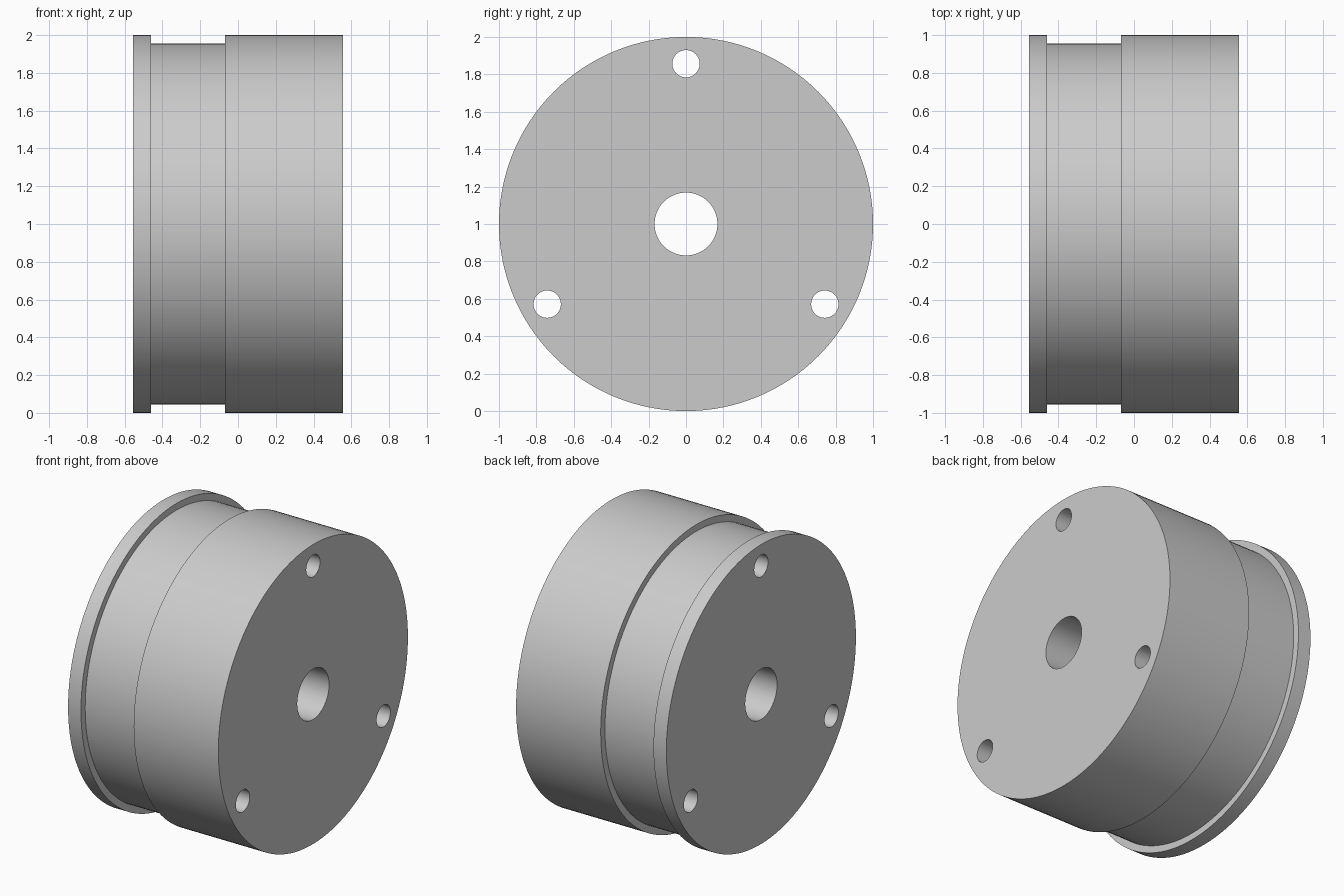
import bpy, bmesh, math
from mathutils import Matrix, Vector

if "Cube" in bpy.data.objects:
    bpy.data.objects.remove(bpy.data.objects["Cube"], do_unlink=True)

HALF, RADIUS, GROOVE, BORE = 0.555, 1.0, 0.955, 0.168
HOLE, HOLE_CIRCLE = 0.073, 0.857
AXIS_Z = 1.0

grey = bpy.data.materials.new("plain_grey")
grey.use_nodes = True
colour = (0.6, 0.6, 0.6, 1)
grey.diffuse_color = colour
grey.node_tree.nodes["Principled BSDF"].inputs["Base Color"].default_value = colour


def make_object(name, bm):
    bmesh.ops.recalc_face_normals(bm, faces=bm.faces)
    mesh = bpy.data.meshes.new(name)
    bm.to_mesh(mesh)
    bm.free()
    mesh.materials.append(grey)
    obj = bpy.data.objects.new(name, mesh)
    bpy.context.collection.objects.link(obj)
    return obj


# Wheel body: closed cross-section (x, radius) turned about the x axis
profile = [(-HALF, BORE), (-HALF, RADIUS), (-0.46, RADIUS), (-0.46, GROOVE),
           (-0.07, GROOVE), (-0.07, RADIUS), (HALF, RADIUS), (HALF, BORE)]
bm = bmesh.new()
verts = [bm.verts.new((x, 0, AXIS_Z + r)) for x, r in profile]
edges = [bm.edges.new((v, verts[i - 1])) for i, v in enumerate(verts)]
bmesh.ops.spin(bm, geom=verts + edges, cent=(0, 0, AXIS_Z), axis=(1, 0, 0),
               angle=math.tau, steps=128, use_merge=True)
bmesh.ops.remove_doubles(bm, verts=bm.verts, dist=0.0001)
body = make_object("grooved_wheel", bm)

# Three bolt holes, evenly spaced and cut right through
bm = bmesh.new()
for i in range(3):
    turn = i * math.tau / 3
    centre = Vector((0, math.sin(turn), math.cos(turn))) * HOLE_CIRCLE
    place = Matrix.Translation(centre + Vector((0, 0, AXIS_Z)))
    bmesh.ops.create_cone(bm, cap_ends=True, segments=48, radius1=HOLE,
                          radius2=HOLE, depth=HALF * 3,
                          matrix=place @ Matrix.Rotation(math.pi / 2, 4, "Y"))
cutter = make_object("bolt_hole_cutter", bm)
cutter.hide_render = True

cut = body.modifiers.new("bolt_holes", "BOOLEAN")
cut.operation = "DIFFERENCE"
cut.solver = "EXACT"
cut.object = cutter

bpy.ops.object.select_all(action="DESELECT")
body.select_set(True)
bpy.context.view_layer.objects.active = body
bpy.ops.object.modifier_apply(modifier=cut.name)
bpy.data.objects.remove(cutter, do_unlink=True)
bpy.ops.object.shade_smooth_by_angle(angle=math.radians(30))
